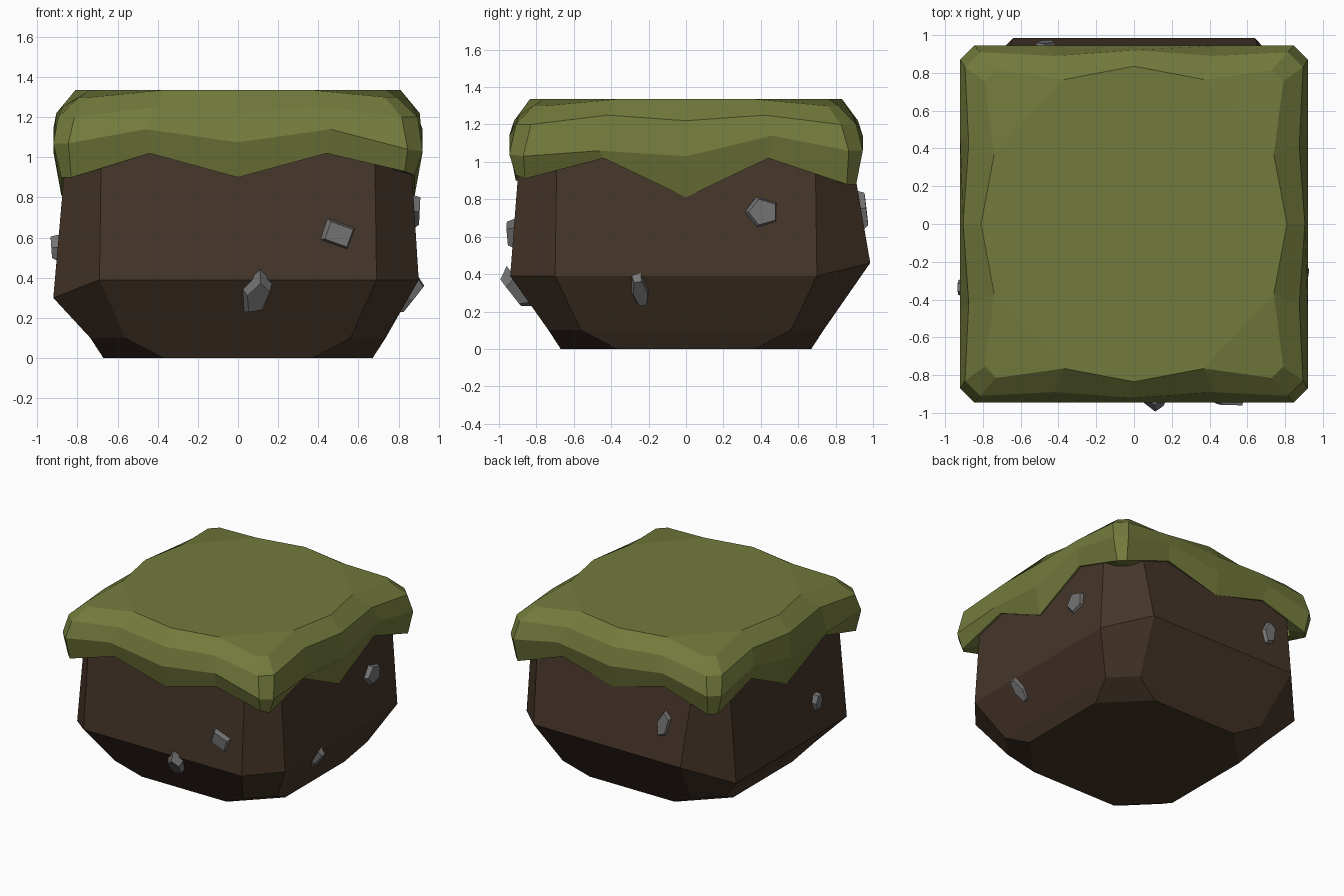
import bpy, bmesh
from math import radians, pi
from mathutils import Matrix, Vector

if "Cube" in bpy.data.objects:
    bpy.data.objects.remove(bpy.data.objects["Cube"])


def material(name, rgb):
    m = bpy.data.materials.new(name)
    m.diffuse_color = (*rgb, 1)
    m.use_nodes = True
    m.node_tree.nodes["Principled BSDF"].inputs["Base Color"].default_value = m.diffuse_color
    return m


GRASS = material("grass", (0.17, 0.195, 0.045))
DIRT = material("dirt", (0.06, 0.036, 0.022))
STONE = material("stone", (0.18, 0.18, 0.18))


def finish(name, bm, mat):
    bmesh.ops.recalc_face_normals(bm, faces=bm.faces)
    me = bpy.data.meshes.new(name)
    bm.to_mesh(me)
    bm.free()
    me.materials.append(mat)
    ob = bpy.data.objects.new(name, me)
    bpy.context.collection.objects.link(ob)


def ring(bm, sides):
    """Closed ring from four sides (front, right, back, left) of (along, out, z)."""
    return [bm.verts.new(Matrix.Rotation(k * pi / 2, 3, 'Z') @ Vector((u, -o, z)))
            for k, side in enumerate(sides) for u, o, z in side]


def loft(bm, rings):
    for a, b in zip(rings, rings[1:]):
        for i in range(len(a)):
            j = (i + 1) % len(a)
            bm.faces.new((a[i], a[j], b[j], b[i]))


# Dirt body: chamfered block tapering to a smaller base
bm = bmesh.new()
pair = lambda u, o, z: [(-u, o, z), (u, o, z)]
body = [
    ring(bm, [pair(0.37, 0.67, 0)] * 4),
    ring(bm, [pair(0.56, 0.735, 0.1)] * 4),
    ring(bm, [pair(0.69, 0.94, 0.39), pair(0.7, 0.9, 0.39),
              pair(0.64, 0.985, 0.46), pair(0.69, 0.92, 0.3)]),
    ring(bm, [pair(0.68, 0.885, 1.1), pair(0.69, 0.855, 1.1),
              pair(0.68, 0.875, 1.1), pair(0.68, 0.85, 1.1)]),
]
loft(bm, body)
bm.faces.new(body[0])
bm.faces.new(body[-1])
finish("dirt_body", bm, DIRT)


# Grass cap: wavy rim hanging over the body
def cap_ring(bm, hx, hy, cut, zig, zs, dents=(0, 0)):
    sides = []
    for k in range(4):
        hu, ho = (hx, hy) if k % 2 == 0 else (hy, hx)
        us = (cut - hu, -zig, 0, zig, hu - cut)
        outs = (ho, ho + dents[0], ho + dents[1], ho + dents[0], ho)
        sides.append(list(zip(us, outs, zs[k])))
    return ring(bm, sides)


bm = bmesh.new()
rim = [(0.90, 1.02, 0.90, 1.02, 0.93), (0.91, 1.02, 0.81, 1.02, 0.88),
       (0.88, 1.02, 0.90, 1.02, 0.90), (0.90, 1.02, 0.81, 1.02, 0.90)]
bulge = [(1.07, 1.14, 1.075, 1.14, 1.04), (1.03, 1.06, 1.03, 1.14, 1.06),
         (1.06, 1.14, 1.075, 1.14, 1.06), (1.06, 1.14, 1.03, 1.06, 1.07)]
cap = [
    cap_ring(bm, 0.80, 0.83, 0.05, 0.44, [[z + 0.02 for z in s] for s in rim]),
    cap_ring(bm, 0.88, 0.91, 0.05, 0.44, rim),
    cap_ring(bm, 0.92, 0.945, 0.075, 0.46, bulge),
    cap_ring(bm, 0.895, 0.91, 0.08, 0.42, [(1.2, 1.25, 1.22, 1.25, 1.2)] * 4, (-0.02, 0.01)),
    cap_ring(bm, 0.79, 0.815, 0.06, 0.37, [(1.3, 1.335, 1.335, 1.335, 1.3)] * 4, (-0.05, 0.02)),
]
loft(bm, cap)
top = cap[-1]
bm.faces.new([v for i, v in enumerate(top) if i % 5 in (1, 2, 3)])
for k in range(4):
    bm.faces.new([top[(5 * k + i) % 20] for i in (3, 4, 5, 6)])
finish("grass_cap", bm, GRASS)


# Embedded stones: (name, side, along, out, z, half width, half height, corners, roll, lean)
stones = [
    ("front_upper_stone", 0, 0.49, 0.925, 0.62, 0.115, 0.09, 4, -20, -3),
    ("front_lower_stone", 0, 0.09, 0.91, 0.315, 0.075, 0.14, 5, -18, 33),
    ("right_upper_stone", 1, 0.40, 0.875, 0.73, 0.11, 0.10, 5, 0, -4),
    ("right_lower_stone", 1, -0.25, 0.85, 0.31, 0.055, 0.13, 6, 10, 33),
    ("back_stone", 2, 0.46, 0.935, 0.74, 0.065, 0.13, 5, -12, -12),
    ("left_stone", 3, 0.33, 0.90, 0.55, 0.055, 0.085, 6, 0, -4),
]
for name, side, u, out, z, w, h, n, roll, lean in stones:
    bm = bmesh.new()
    bmesh.ops.create_cone(bm, cap_ends=True, segments=n, radius1=1, radius2=0.72, depth=1,
                          matrix=Matrix.Rotation(pi / 4 if n == 4 else pi / 2, 4, 'Z'))
    # Skew the outer face so it is not regular
    for v in bm.verts:
        if v.co.z > 0:
            v.co.x += 0.12
            v.co.z += 0.2 * v.co.y
    bm.transform(Matrix.Rotation(side * pi / 2, 4, 'Z')
                 @ Matrix.Translation((u, -out, z))
                 @ Matrix.Rotation(radians(90 + lean), 4, 'X')
                 @ Matrix.Rotation(radians(roll), 4, 'Z')
                 @ Matrix.Diagonal((w, h, 0.06, 1)))
    finish(name, bm, STONE)
